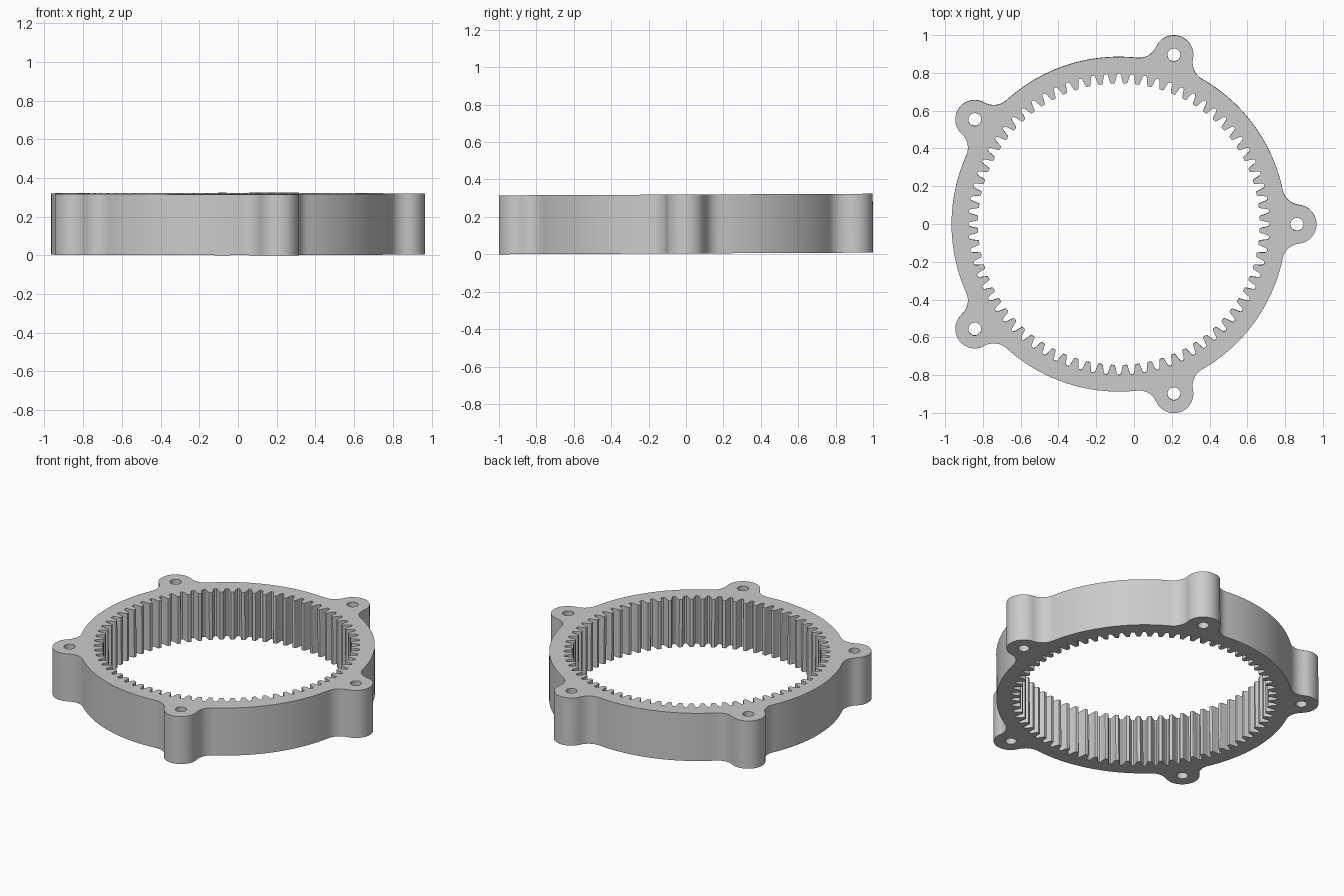
import bpy, bmesh
from math import sin, cos, pi, acos, atan2, radians
from mathutils import Matrix, Vector

if "Cube" in bpy.data.objects:
    bpy.data.objects.remove(bpy.data.objects["Cube"])

# Main dimensions
CX = -0.08          # ring axis
R_OUT = 0.886       # outer ring radius
R_LUG = 0.943       # bolt circle radius
LUG = 0.103         # lug radius
FIL = 0.10          # fillet between lug and ring
HOLE = 0.034
TIP, ROOT = 0.746, 0.797
TEETH = 72
HEIGHT = 0.315
TILT = 0.0045


def polar(r, a, cx=0.0, cy=0.0):
    return Vector((cx + r * cos(a), cy + r * sin(a)))


def arc(r, a0, a1, n, cx=0.0, cy=0.0):
    return [polar(r, a0 + (a1 - a0) * i / n, cx, cy) for i in range(n + 1)]


def rotated(p, a):
    return Vector((p.x * cos(a) - p.y * sin(a), p.x * sin(a) + p.y * cos(a)))


def outer_outline():
    # Half of one fifth: lug arc, fillet, ring arc; then mirrored and repeated
    d = R_OUT + FIL
    th = acos((d * d + R_LUG ** 2 - (LUG + FIL) ** 2) / (2 * d * R_LUG))
    f = polar(d, th)
    phi = atan2(f.y, f.x - R_LUG)
    half = arc(LUG, 0, phi, 12, R_LUG)
    half += arc(FIL, phi + pi, th + pi, 10, f.x, f.y)[1:]
    half += arc(R_OUT, th, pi / 5, 12)[1:]
    lower = [Vector((p.x, -p.y)) for p in reversed(half[1:-1])]
    sector = lower + half
    return [rotated(p, 2 * pi * k / 5) for k in range(5) for p in sector]


def tooth_outline():
    # One internal tooth with slightly curved flanks and rounded root
    h = ROOT - TIP
    side = [(0.14, 0.0), (0.18, 0.05), (0.235, 0.3), (0.28, 0.55),
            (0.315, 0.75), (0.36, 0.91), (0.42, 1.0)]
    prof = [(-u, v) for u, v in reversed(side)] + side
    step = 2 * pi / TEETH
    return [polar(TIP + h * v, (k + 0.5 + u) * step)
            for k in range(TEETH) for u, v in prof]


# Flat profile with bolt holes, filled and extruded
loops = [outer_outline(), tooth_outline()]
for k in range(5):
    c = polar(R_LUG, 2 * pi * k / 5)
    loops.append(arc(HOLE, 0, 2 * pi, 32, c.x, c.y)[:-1])

bm = bmesh.new()
edges = []
for loop in loops:
    vs = [bm.verts.new((p.x, p.y, 0)) for p in loop]
    edges += [bm.edges.new((vs[i - 1], vs[i])) for i in range(len(vs))]
bmesh.ops.triangle_fill(bm, edges=edges, use_beauty=True, normal=(0, 0, 1))
ext = bmesh.ops.extrude_face_region(bm, geom=bm.faces[:], use_keep_orig=True)
top = [g for g in ext["geom"] if isinstance(g, bmesh.types.BMVert)]
bmesh.ops.translate(bm, verts=top, vec=(0, 0, HEIGHT))
bmesh.ops.recalc_face_normals(bm, faces=bm.faces[:])

# Place the ring with its very slight lean
bmesh.ops.transform(bm, verts=bm.verts[:], matrix=Matrix.Translation((CX, 0, TILT))
                    @ Matrix.Rotation(TILT, 4, 'X'))
me = bpy.data.meshes.new("internal_ring_gear")
bm.to_mesh(me)
bm.free()
ring = bpy.data.objects.new("internal_ring_gear", me)
bpy.context.collection.objects.link(ring)
bpy.context.view_layer.objects.active = ring
ring.select_set(True)
bpy.ops.object.shade_smooth_by_angle(angle=radians(25))
